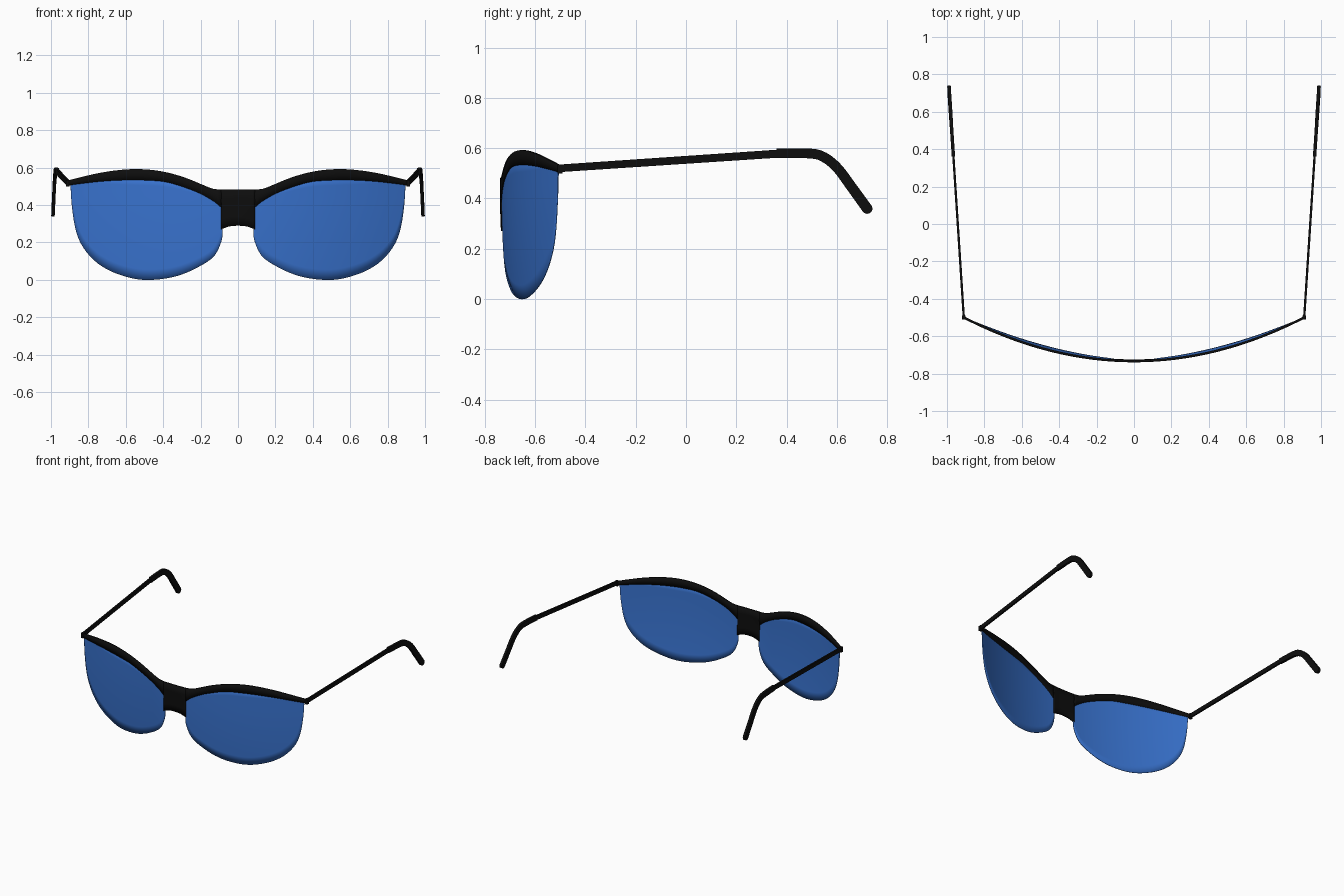
import bpy, bmesh, math
from mathutils import Vector

if "Cube" in bpy.data.objects:
    bpy.data.objects.remove(bpy.data.objects["Cube"])


def material(name, rgb):
    m = bpy.data.materials.new(name)
    m.diffuse_color = (*rgb, 1)
    m.use_nodes = True
    m.node_tree.nodes["Principled BSDF"].inputs["Base Color"].default_value = m.diffuse_color
    return m


BLACK = material("black_plastic", (0.004, 0.004, 0.004))
BLUE = material("blue_lens", (0.04, 0.17, 0.62))


def finish(name, bm, mat, thickness=0):
    bmesh.ops.recalc_face_normals(bm, faces=bm.faces)
    me = bpy.data.meshes.new(name)
    bm.to_mesh(me)
    bm.free()
    ob = bpy.data.objects.new(name, me)
    bpy.context.collection.objects.link(ob)
    me.materials.append(mat)
    mirror = ob.modifiers.new("Mirror", 'MIRROR')
    mirror.merge_threshold = 0.0005
    if thickness:
        s = ob.modifiers.new("Solidify", 'SOLIDIFY')
        s.thickness, s.offset = thickness, 0
    bpy.ops.object.select_all(action='DESELECT')
    ob.select_set(True)
    bpy.context.view_layer.objects.active = ob
    bpy.ops.object.shade_smooth_by_angle(angle=math.radians(35))
    return ob


def wrap(x, z):
    # shared curved front surface, lenses lean in slightly at the bottom
    return Vector((x, -0.733 + 0.282 * x * x + 0.018 * max(0, (0.45 - z) / 0.45) ** 2, z))


def sample(pts, n):
    # smooth curve through the points, evenly spaced by length
    p = [Vector(q) for q in pts]
    p = [2 * p[0] - p[1]] + p + [2 * p[-1] - p[-2]]
    dense = []
    for i in range(1, len(p) - 2):
        a, b, c, d = p[i - 1:i + 3]
        for k in range(12):
            t = k / 12
            dense.append(0.5 * (2 * b + (c - a) * t + (2 * a - 5 * b + 4 * c - d) * t * t
                                + (3 * b - a - 3 * c + d) * t ** 3))
    dense.append(p[-2])
    cum = [0]
    for a, b in zip(dense, dense[1:]):
        cum.append(cum[-1] + (b - a).length)
    out, j = [], 0
    for i in range(n + 1):
        s = cum[-1] * i / n
        while j < len(cum) - 2 and cum[j + 1] < s:
            j += 1
        out.append(dense[j].lerp(dense[j + 1], (s - cum[j]) / (cum[j + 1] - cum[j])))
    return out


def sheet(name, top, bottom, cols, rows, thickness, mat):
    bm = bmesh.new()
    grid = []
    for a, b in zip(sample(top, cols), sample(bottom, cols)):
        grid.append([bm.verts.new(wrap(*a.lerp(b, r / rows))) for r in range(rows + 1)])
    for g, h in zip(grid, grid[1:]):
        for r in range(rows):
            bm.faces.new((g[r], g[r + 1], h[r + 1], h[r]))
    return finish(name, bm, mat, thickness)


# Lenses
sheet("lenses",
      [(.085, .43), (.2, .485), (.385, .55), (.55, .56), (.73, .548), (.895, .525)],
      [(.085, .385), (.083, .28), (.086, .215), (.125, .13), (.2, .075), (.305, .027),
       (.41, .004), (.52, .001), (.625, .025), (.715, .065), (.785, .12), (.84, .195),
       (.87, .28), (.888, .40), (.895, .51)], 48, 10, 0.004, BLUE)

# Brow bar above each lens
sheet("brow_frame",
      [(.088, .482), (.13, .486), (.17, .50), (.28, .545), (.385, .575), (.49, .59),
       (.6, .59), (.73, .573), (.87, .541), (.912, .528)],
      [(.088, .385), (.13, .42), (.2, .46), (.28, .492), (.385, .523), (.49, .532),
       (.6, .533), (.73, .526), (.87, .51), (.912, .502)], 36, 2, 0.013, BLACK)

# Nose bridge
sheet("nose_bridge", [(0, .482), (.045, .482), (.09, .482)],
      [(0, .29), (.045, .286), (.09, .27)], 8, 4, 0.013, BLACK)

# Hinge blocks
bm = bmesh.new()
bmesh.ops.create_cube(bm, size=1)
bmesh.ops.scale(bm, vec=(.02, .02, .036), verts=bm.verts)
bmesh.ops.translate(bm, vec=(.91, -.5, .517), verts=bm.verts)
finish("hinges", bm, BLACK)


# Temple arms: flat bars following a side profile, rounded at the end
def bar(name, path, h0, h1, w, round_end=False):
    pts = [Vector(p) for p in path]
    rings = []
    for i, p in enumerate(pts):
        d = (pts[min(i + 1, len(pts) - 1)] - pts[max(i - 1, 0)]).normalized()
        rings.append((p, d, h0 + (h1 - h0) * i / (len(pts) - 1)))
    if round_end:
        p, d, r = rings[-1]
        for k in range(1, 6):
            a = math.radians(16 * k)
            rings.append((p + d * r * math.sin(a), d, r * math.cos(a)))
    bm = bmesh.new()
    loops = []
    for p, d, h in rings:
        n = Vector((-d.y, d.x)) * h
        loop = []
        for sx, sn in ((-1, -1), (1, -1), (1, 1), (-1, 1)):
            q = p + n * sn
            loop.append(bm.verts.new((.91 + .0645 * (p.x + .5) + sx * w, q.x, q.y)))
        loops.append(loop)
    for a, b in zip(loops, loops[1:]):
        for k in range(4):
            bm.faces.new((a[k], a[(k + 1) % 4], b[(k + 1) % 4], b[k]))
    bm.faces.new(loops[0])
    bm.faces.new(loops[-1])
    finish(name, bm, BLACK)


bar("temple_arms", [(-.5, .52), (.38, .579)], .015, .016, .006)
bar("temple_tips", sample([(.36, .579), (.49, .579), (.545, .566), (.6, .523), (.66, .443),
                           (.72, .36)], 24), .019, .021, .009, True)
